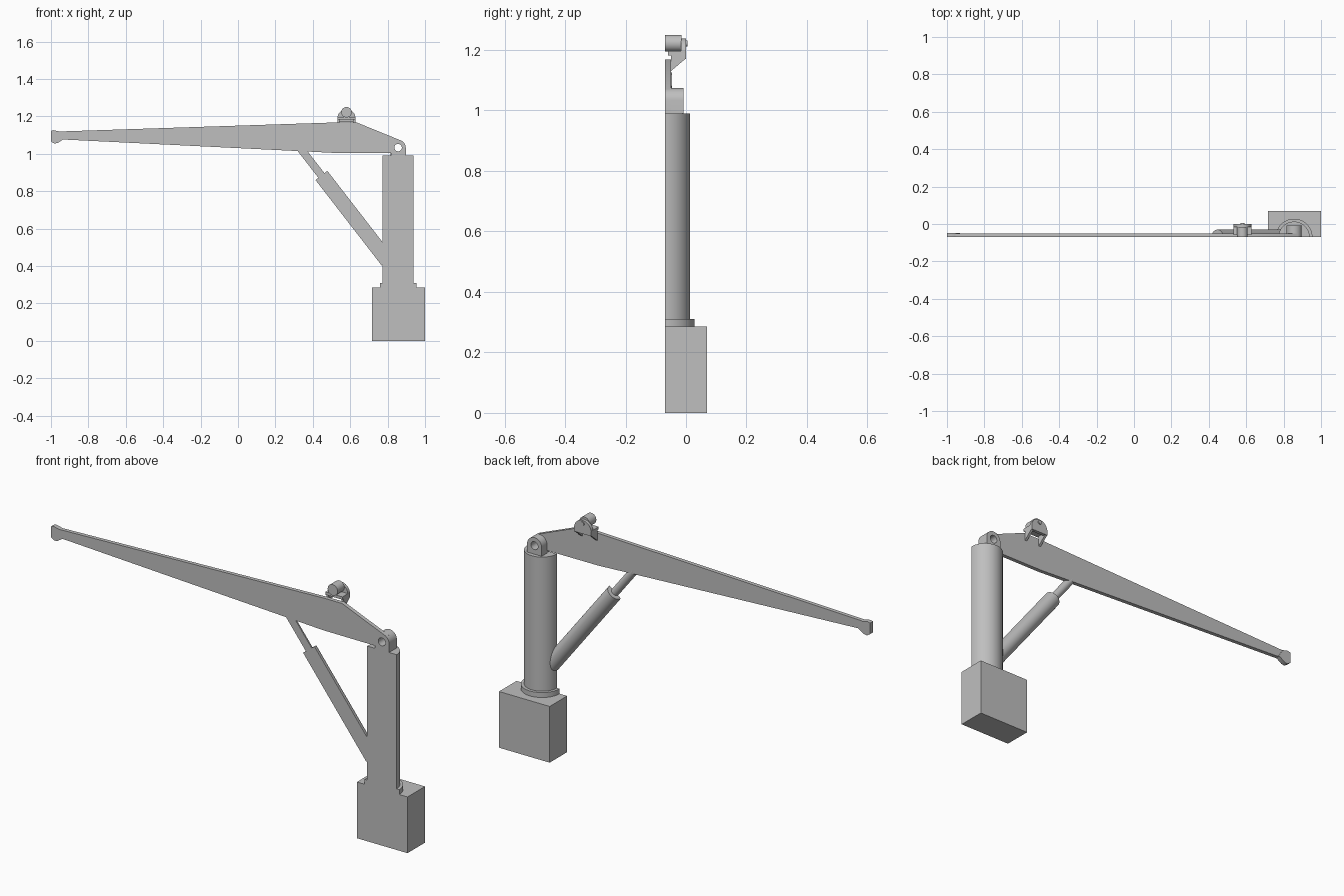
import bpy, bmesh, math
from mathutils import Vector

if "Cube" in bpy.data.objects:
    bpy.data.objects.remove(bpy.data.objects["Cube"])

FRONT = -0.07          # flat front plane shared by all parts
BOOM_BACK = -0.05

steel = bpy.data.materials.new("steel_grey")
steel.use_nodes = True
GREY = (0.52, 0.52, 0.52, 1)
steel.diffuse_color = GREY
steel.node_tree.nodes["Principled BSDF"].inputs["Base Color"].default_value = GREY


def finish(name, bm):
    bmesh.ops.recalc_face_normals(bm, faces=bm.faces)
    mesh = bpy.data.meshes.new(name)
    bm.to_mesh(mesh)
    bm.free()
    mesh.materials.append(steel)
    obj = bpy.data.objects.new(name, mesh)
    bpy.context.collection.objects.link(obj)
    bpy.ops.object.select_all(action='DESELECT')
    obj.select_set(True)
    bpy.context.view_layer.objects.active = obj
    bpy.ops.object.shade_smooth_by_angle(angle=math.radians(30))
    return obj


def arc(cx, cz, r, start, end, n=24):
    angles = [math.radians(start + (end - start) * i / n) for i in range(n + 1)]
    return [(cx + r * math.cos(a), cz + r * math.sin(a)) for a in angles]


def extrude(name, loops, near, far, axis='Y'):
    """Fill an outline, with any further loops as holes, and extrude it."""
    bm = bmesh.new()
    edges = []
    for loop in loops:
        vs = [bm.verts.new((p, near, q) if axis == 'Y' else (near, p, q)) for p, q in loop]
        edges += [bm.edges.new((vs[i - 1], vs[i])) for i in range(len(vs))]
    bmesh.ops.triangle_fill(bm, edges=edges, use_beauty=True)
    ext = bmesh.ops.extrude_face_region(bm, geom=bm.faces[:])
    shift = (0, far - near, 0) if axis == 'Y' else (far - near, 0, 0)
    moved = [g for g in ext["geom"] if isinstance(g, bmesh.types.BMVert)]
    bmesh.ops.translate(bm, verts=moved, vec=shift)
    return finish(name, bm)


def half_rod(name, a, b, r, n=32):
    """Half cylinder between two points of the front plane, bulging backwards."""
    a, b = (Vector((p[0], FRONT, p[1])) for p in (a, b))
    back = Vector((0, 1, 0))
    side = (b - a).normalized().cross(back)
    bm = bmesh.new()
    rings = []
    for end in (a, b):
        rings.append([bm.verts.new(end + r * (side * math.cos(math.pi * i / n)
                                   + back * math.sin(math.pi * i / n))) for i in range(n + 1)])
        bm.faces.new(rings[-1])
    for i in range(n + 1):
        bm.faces.new((rings[0][i - 1], rings[0][i], rings[1][i], rings[1][i - 1]))
    return finish(name, bm)


# Pedestal and column
extrude("base_block", [[(0.716, 0), (1, 0), (1, 0.285), (0.716, 0.285)]], FRONT, 0.07)
COL = 0.856
half_rod("column_collar", (COL, 0.28), (COL, 0.31), 0.098)
half_rod("column", (COL, 0.28), (COL, 0.99), 0.083)

# Diagonal hydraulic brace
half_rod("brace_cylinder", (0.80, 0.427), (0.446, 0.884), 0.04)
half_rod("brace_piston", (0.46, 0.866), (0.335, 1.027), 0.0205)

# Boom with a rounded, drilled pivot end
pin_hole = arc(COL, 1.033, 0.02, 0, 345, 23)
boom_outline = [(-0.99, 1.118), (0.54, 1.168), (0.633, 1.168)]
boom_outline += arc(COL, 1.033, 0.041, 65, 0, 8)
boom_outline += [(0.897, 1.003), (0.527, 1.004), (0.33, 1.014), (-0.99, 1.079)]
extrude("boom", [boom_outline, pin_hole], FRONT, BOOM_BACK)

# Pivot lug on the column top
lug_outline = [(0.815, 0.985), (0.897, 0.985)] + arc(COL, 1.033, 0.041, 0, 180)
extrude("pivot_lug", [lug_outline, pin_hole], BOOM_BACK, -0.008)
extrude("lug_foot", [[(0.818, 0.985), (0.897, 0.985), (0.897, 1.004), (0.818, 1.004)]],
        FRONT, BOOM_BACK)

# Boom tip
extrude("boom_tip", [[(-1, 1.122), (-0.985, 1.126), (-0.955, 1.119), (-0.93, 1.08),
                      (-0.965, 1.057), (-0.983, 1.055), (-1, 1.066)]], FRONT, -0.047)

# Winch on its bracket
WX = 0.58
extrude("winch_drum", [arc(WX, 1.222, 0.028, 0, 345, 23)], FRONT, -0.015)
plate = [(WX - 0.048, 1.17), (WX + 0.048, 1.17)] + arc(WX, 1.19, 0.048, 0, 180)
extrude("winch_plate", [plate], -0.016, 0)
extrude("winch_shaft_cap", [arc(WX, 1.222, 0.01, 0, 345, 23)], -0.001, 0.005)
for side, x in (("left", WX + 0.036), ("right", WX - 0.048)):
    extrude("bracket_rib_" + side, [[(BOOM_BACK, 1.13), (0, 1.172), (0, 1.195),
                                     (BOOM_BACK, 1.195)]], x, x + 0.012, 'X')
extrude("bracket_shelf", [[(WX - 0.048, 1.182), (WX + 0.048, 1.182),
                           (WX + 0.048, 1.196), (WX - 0.048, 1.196)]], -0.06, -0.001)
